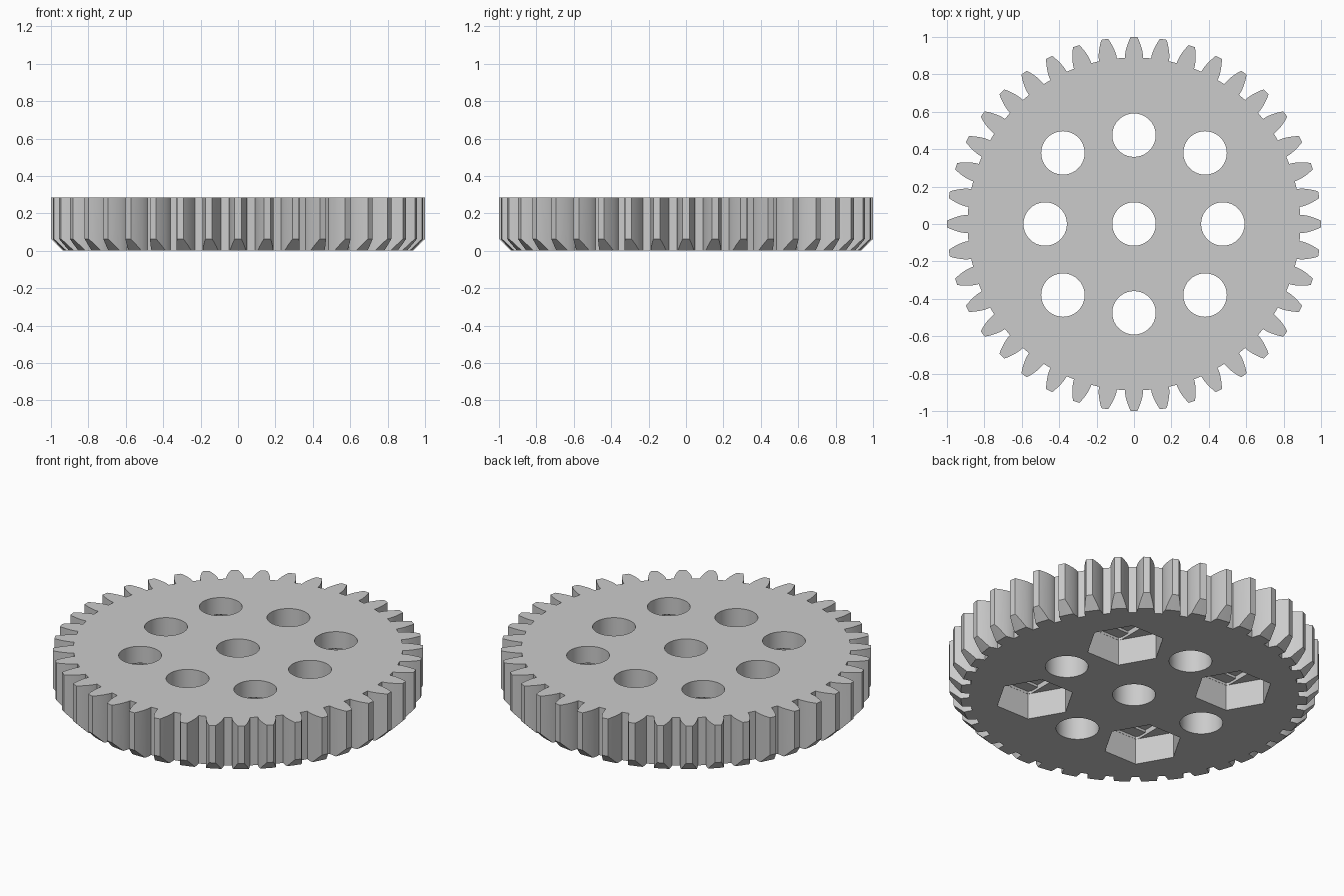
import bpy, bmesh, math
from math import pi, cos, sin, tan, acos, radians

cube = bpy.data.objects.get("Cube")
if cube:
    bpy.data.objects.remove(cube, do_unlink=True)

TEETH, HEIGHT, CHAMFER = 40, 0.286, 0.063
TIP, ROOT = 1.0, 0.89
PITCH = TIP * TEETH / (TEETH + 2)
BASE = PITCH * cos(radians(20))
HOLE = 0.116
POCKET, STEP = 0.155, 0.015          # nut pocket depth, ceiling step height
NUT = 0.216                          # nut corner radius

grey = bpy.data.materials.new("plain grey")
grey.use_nodes = True
colour = (0.6, 0.6, 0.6, 1)
grey.diffuse_color = colour
grey.node_tree.nodes["Principled BSDF"].inputs["Base Color"].default_value = colour


def loft(name, sections):
    """Solid through (outline, z) sections that share a point count."""
    bm = bmesh.new()
    rings = [[bm.verts.new((x, y, z)) for x, y in pts] for pts, z in sections]
    bm.faces.new(rings[0][::-1])
    bm.faces.new(rings[-1])
    n = len(rings[0])
    for low, high in zip(rings, rings[1:]):
        for i in range(n):
            j = (i + 1) % n
            bm.faces.new((low[i], low[j], high[j], high[i]))
    mesh = bpy.data.meshes.new(name)
    bm.to_mesh(mesh)
    bm.free()
    mesh.materials.append(grey)
    ob = bpy.data.objects.new(name, mesh)
    bpy.context.collection.objects.link(ob)
    return ob


def ring(n, r, cx=0, cy=0, turn=0):
    return [(cx + r * cos(turn + 2 * pi * i / n), cy + r * sin(turn + 2 * pi * i / n))
            for i in range(n)]


def combine(ob, tool, operation="DIFFERENCE"):
    mod = ob.modifiers.new("shape", "BOOLEAN")
    mod.operation, mod.solver, mod.object = operation, "EXACT", tool
    bpy.context.view_layer.objects.active = ob
    bpy.ops.object.modifier_apply(modifier=mod.name)
    bpy.data.objects.remove(tool, do_unlink=True)


def involute(a):
    return tan(a) - a


def gear_outline():
    """Involute teeth with a tooth centred on each axis."""
    radii = [BASE + (TIP - BASE) * i / 6 for i in range(7)]
    half = [pi / (2 * TEETH) + involute(radians(20)) - involute(acos(min(1, BASE / r)))
            for r in radii]
    flank = [(ROOT, half[0])] + list(zip(radii, half))
    tooth = [(r, -a) for r, a in flank] + [(r, a) for r, a in reversed(flank)]
    return [(r * cos(a + t * 2 * pi / TEETH), r * sin(a + t * 2 * pi / TEETH))
            for t in range(TEETH) for r, a in tooth]


# Toothed disc
gear = loft("gear_wheel", [(gear_outline(), 0), (gear_outline(), HEIGHT)])

# Chamfer on the lower tooth tips
envelope = loft("chamfer_envelope", [(ring(160, TIP - CHAMFER - 0.05), -0.05),
                                     (ring(160, TIP + 0.05), CHAMFER + 0.05),
                                     (ring(160, TIP + 0.05), HEIGHT + 0.1)])
combine(gear, envelope, "INTERSECT")

# Hexagonal nut pockets with a stepped ceiling under the diagonal holes
for cx in (-0.38, 0.38):
    for cy in (-0.38, 0.38):
        combine(gear, loft("nut_pocket", [(ring(6, NUT, cx, cy), -0.1),
                                          (ring(6, NUT, cx, cy), POCKET)]))
        w, d = HOLE + 0.001, NUT * cos(pi / 6) - 0.001
        inner = NUT / 2 - 0.001
        edge = d - (w - inner) * tan(pi / 3)
        slot = [(w, -edge), (w, edge), (inner, d), (-inner, d),
                (-w, edge), (-w, -edge), (-inner, -d), (inner, -d)]
        slot = [(cx + x, cy + y) for x, y in slot]
        combine(gear, loft("ceiling_slot", [(slot, POCKET - 0.05), (slot, POCKET + STEP)]))
        square = ring(4, w * math.sqrt(2), cx, cy, pi / 4)
        combine(gear, loft("ceiling_square", [(square, POCKET - 0.03),
                                              (square, POCKET + 2 * STEP)]))

# Round through holes: the centre, four on the axes, four on the diagonals
centres = [(0, 0)]
centres += ring(4, 0.475)
centres += ring(4, 0.38 * math.sqrt(2), turn=pi / 4)
for cx, cy in centres:
    bore = ring(64, HOLE, cx, cy)
    combine(gear, loft("bore", [(bore, -0.1), (bore, HEIGHT + 0.1)]))

# Smooth the bores and flanks, keep the edges crisp
bpy.ops.object.select_all(action="DESELECT")
gear.select_set(True)
bpy.context.view_layer.objects.active = gear
bpy.ops.object.shade_smooth_by_angle(angle=radians(20))
